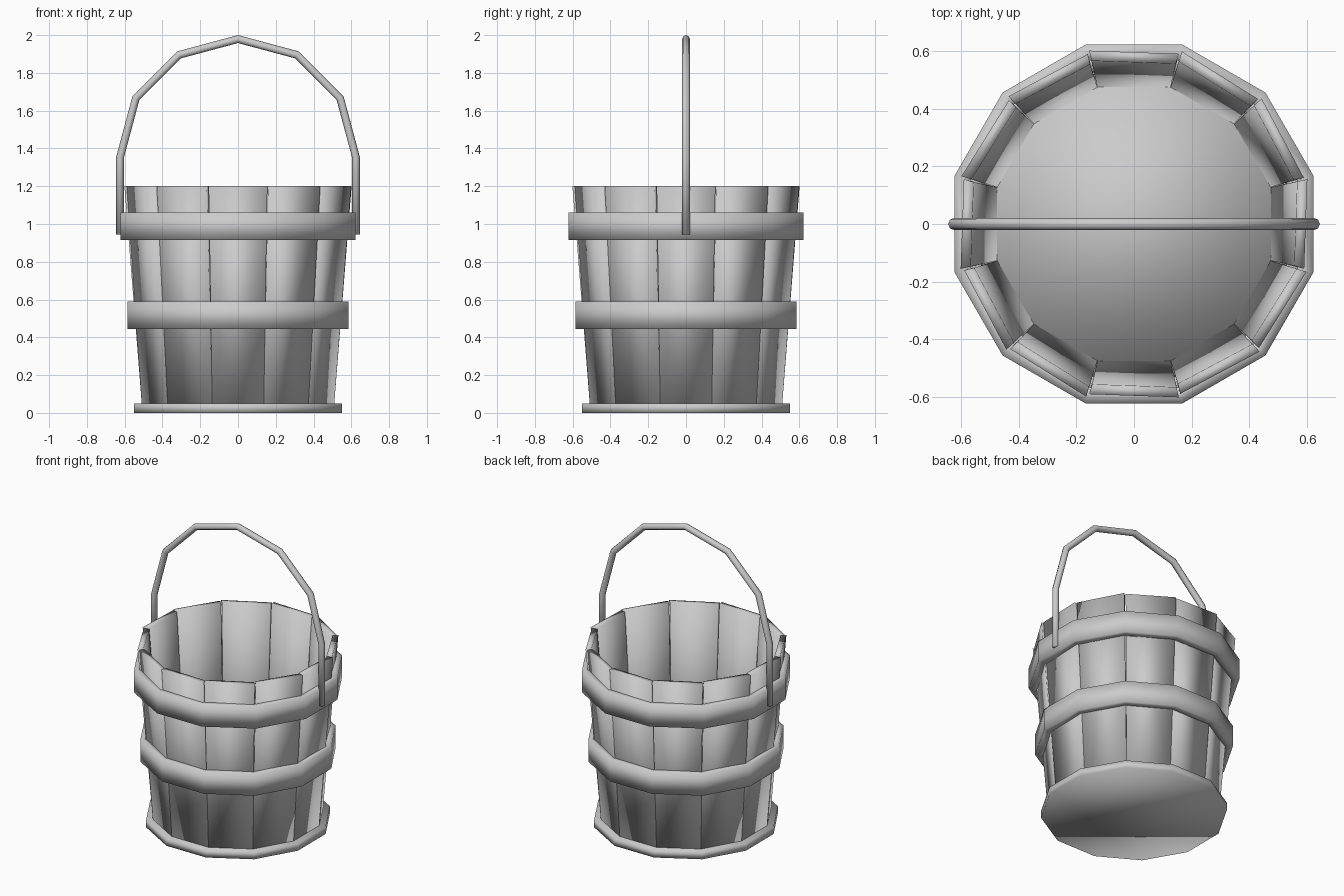
import bpy, bmesh
from math import pi, sin, cos, tan, radians

if "Cube" in bpy.data.objects:
    bpy.data.objects.remove(bpy.data.objects["Cube"])

N = 12
K = 1 / cos(pi / N)          # flat-to-corner ratio of the 12-gon


def make(name, verts, faces):
    me = bpy.data.meshes.new(name)
    me.from_pydata(verts, [], faces)
    bm = bmesh.new()
    bm.from_mesh(me)
    bmesh.ops.recalc_face_normals(bm, faces=bm.faces)
    for f in bm.faces:
        f.smooth = True
    bm.to_mesh(me)
    bm.free()
    ob = bpy.data.objects.new(name, me)
    bpy.context.collection.objects.link(ob)
    return ob


def ring_points(r, z):
    return [(r * K * cos((i + .5) * 2 * pi / N), r * K * sin((i + .5) * 2 * pi / N), z)
            for i in range(N)]


def hoop(name, r_in, r_out, z0, z1):
    verts = []
    for r, z in ((r_in, z0), (r_out, z0), (r_out, z1), (r_in, z1)):
        verts += ring_points(r, z)
    faces = [(a * N + i, a * N + (i + 1) % N, (a + 1) % 4 * N + (i + 1) % N, (a + 1) % 4 * N + i)
             for a in range(4) for i in range(N)]
    make(name, verts, faces)


# Base disc
make("base", ring_points(.55, 0) + ring_points(.55, .05),
     [tuple(range(N)), tuple(range(N, 2 * N))] +
     [(i, (i + 1) % N, N + (i + 1) % N, N + i) for i in range(N)])

# Staves: flared boards, each twisted slightly towards the rim
for s in range(N):
    a = s * 2 * pi / N
    verts = []
    for z, r, twist, gap in ((.03, .508, 0, 0), (1.2, .596, radians(-2), .004)):
        for rad, side in ((r - .035, -1), (r - .035, 1), (r, 1), (r, -1)):
            w = side * (rad * tan(pi / N) - gap)
            d = rad - r
            # twist about the board's own centre line
            x = r + d * cos(twist) - w * sin(twist)
            y = d * sin(twist) + w * cos(twist)
            verts.append((x * cos(a) - y * sin(a), x * sin(a) + y * cos(a), z))
    make(f"stave_{s + 1}", verts,
         [(0, 1, 2, 3), (4, 5, 6, 7)] +
         [(i, (i + 1) % 4, 4 + (i + 1) % 4, 4 + i) for i in range(4)])

# Hoops
hoop("lower_hoop", .53, .585, .445, .59)
hoop("upper_hoop", .568, .623, .915, 1.06)

# Handle: half circle of six segments with straight legs
R, zc, tube, S = .624, 1.355, .021, 8
path = [(R, .945, 0.)] + [(R * cos(i * pi / 6), zc + R * sin(i * pi / 6), i * pi / 6)
                          for i in range(7)] + [(-R, .945, pi)]
verts = []
for x, z, t in path:
    for k in range(S):
        u = 2 * pi * k / S
        verts.append((x + tube * cos(u) * cos(t), tube * sin(u), z + tube * cos(u) * sin(t)))
L = len(path)
make("handle", verts,
     [(j * S + k, j * S + (k + 1) % S, (j + 1) * S + (k + 1) % S, (j + 1) * S + k)
      for j in range(L - 1) for k in range(S)] +
     [tuple(range(S)), tuple(range((L - 1) * S, L * S))])
